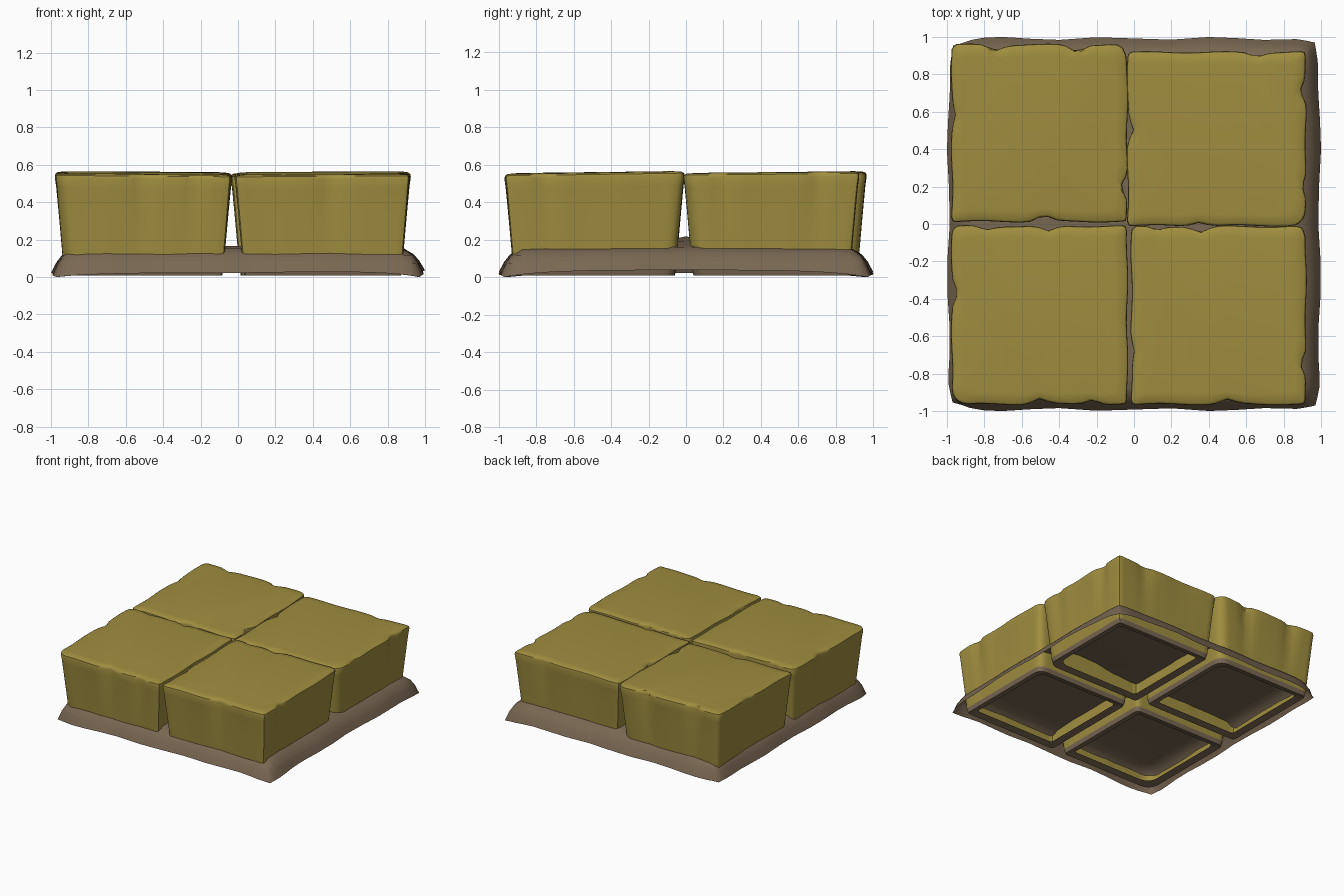
import bpy, bmesh, math, random
from mathutils import Vector

if "Cube" in bpy.data.objects:
    bpy.data.objects.remove(bpy.data.objects["Cube"])

random.seed(4)

def mat(name, rgb):
    m = bpy.data.materials.new(name)
    m.diffuse_color = (*rgb, 1)
    m.use_nodes = True
    m.node_tree.nodes["Principled BSDF"].inputs["Base Color"].default_value = m.diffuse_color
    return m

olive = mat("olive_stone", (0.35, 0.27, 0.05))
brown = mat("brown_earth", (0.19, 0.135, 0.085))

def finish(name, bm, mats, angle):
    me = bpy.data.meshes.new(name)
    bm.to_mesh(me)
    bm.free()
    for m in mats:
        me.materials.append(m)
    ob = bpy.data.objects.new(name, me)
    bpy.context.collection.objects.link(ob)
    bpy.ops.object.select_all(action='DESELECT')
    ob.select_set(True)
    bpy.context.view_layer.objects.active = ob
    bpy.ops.object.shade_smooth_by_angle(angle=math.radians(angle))
    return ob

# Earth bed: open sheet rising steeply from a wavy edge to a low mound
PROFILE = [(0, 0), (0.03, 0.07), (0.06, 0.115), (0.12, 0.155), (0.3, 0.165), (1, 0.165)]

def rise(d):
    for (a, za), (b, zb) in zip(PROFILE, PROFILE[1:]):
        if d <= b:
            return za + (zb - za) * (d - a) / (b - a)
    return PROFILE[-1][1]

half = [0, 0.2, 0.4, 0.55, 0.7, 0.8, 0.88, 0.94, 0.97, 1]
ticks = [-t for t in half[:0:-1]] + half
bm = bmesh.new()
grid = []
for v in ticks:
    row = []
    for u in ticks:
        e = max(abs(u), abs(v))
        lo = min(abs(u), abs(v))
        z = rise(1 - e)
        # outer edge lifts between the corners, most on the right
        z += (0.022 + 0.015 * max(u, 0)) * (1 - lo ** 4) * e ** 8 * (1 - z / 0.165)
        # mound under the right-hand joint
        z += 0.055 * math.exp(-((u - 0.5) / 0.25) ** 2 - (v / 0.15) ** 2)
        wav = 0.008 * e ** 8
        x = u * (1 - wav * (1 + math.sin(9 * v + 1)))
        y = v * (1 - wav * (1 + math.sin(11 * u)))
        c = 0.03 * max(0, (lo - 0.85) / 0.15)
        row.append(bm.verts.new((x - math.copysign(c, u), y - math.copysign(c, v), z)))
    grid.append(row)
for a, b in zip(grid, grid[1:]):
    for i in range(len(a) - 1):
        bm.faces.new((a[i], a[i + 1], b[i + 1], b[i]))
finish("earth_bed", bm, [brown], 50)

# Tapered stones with chipped upper edges, hollow and open below
N = 24

def outline(hx, hy, r, dents, weight):
    pts = []
    for side in range(4):
        for i in range(N):
            s = math.sin((i / N - 0.5) * math.pi) * 0.4 + (2 * i / N - 1) * 0.6
            u, v = [(s, -1), (1, s), (-s, 1), (-1, -s)][side]
            along = u if side % 2 == 0 else v
            q = Vector((u * hx, v * hy))
            # round the corners
            rr = r[(0 if v < 0 else 2) + (0 if u < 0 else 1)]
            c = Vector((max(-hx + rr, min(hx - rr, q.x)), max(-hy + rr, min(hy - rr, q.y))))
            d = q - c
            if d.length > rr:
                q = c + d.normalized() * rr
            # chips push the edge inward
            push = sum(p * math.exp(-((along - t) / 0.1) ** 2)
                       for k, t, p in dents if k == side) * weight
            push += 0.004 * weight * math.sin(7 * along + side * 2)
            n = [(0, 1), (-1, 0), (0, -1), (1, 0)][side]
            pts.append(q + Vector(n) * push)
    return pts

# height, inset, chip weight
RINGS = [(0.022, 0.105, 0), (0.008, 0.05, 0), (0.045, 0.042, 0), (0.15, 0.034, 0.15),
         (0.35, 0.017, 0.4), (0.48, 0.006, 0.75), (0.53, 0.0, 1), (0.545, 0.003, 1),
         (0.553, 0.014, 0.9), (0.557, 0.06, 0.4)]

def stone(name, x0, x1, y0, y1, r, dents, tilt):
    bm = bmesh.new()
    cx, cy, hx, hy = (x0 + x1) / 2, (y0 + y1) / 2, (x1 - x0) / 2, (y1 - y0) / 2
    rings = []
    for z, ins, w in RINGS:
        ring = []
        for p in outline(hx - ins, hy - ins, r, dents, w):
            lift = (tilt[0] * p.x + tilt[1] * p.y) * z / 0.55 if z > 0.1 else 0
            ring.append(bm.verts.new((cx + p.x, cy + p.y, z + lift)))
        rings.append(ring)
    for k, (a, b) in enumerate(zip(rings, rings[1:])):
        for i in range(len(a)):
            j = (i + 1) % len(a)
            f = bm.faces.new((a[i], a[j], b[j], b[i]))
            f.material_index = 1 if k < 2 else 0
    bm.faces.new(rings[-1])
    finish(name, bm, [olive, brown], 40)

stone("stone_back_left", -0.975, -0.035, 0.012, 0.96, (0.02, 0.02, 0.03, 0.08),
      [(2, -0.5, 0.03), (2, 0.42, 0.035), (1, -0.6, 0.035), (0, 0.05, 0.03), (3, 0.2, 0.015)],
      (-0.005, 0.015))
stone("stone_back_right", -0.035, 0.92, -0.01, 0.92, (0.02, 0.08, 0.02, 0.02),
      [(3, 0.1, 0.03), (1, 0.55, 0.03), (1, -0.55, 0.02), (0, -0.2, 0.02), (2, 0.45, 0.02)],
      (0.008, 0.01))
stone("stone_front_left", -0.975, -0.035, -0.965, -0.01, (0.09, 0.02, 0.04, 0.03),
      [(3, 0.25, 0.025), (0, 0.0, 0.03), (0, 0.6, 0.025), (2, 0.1, 0.03), (2, -0.6, 0.02)],
      (-0.008, 0.012))
stone("stone_front_right", -0.015, 0.92, -0.965, -0.012, (0.02, 0.02, 0.03, 0.06),
      [(1, -0.55, 0.03), (0, 0.1, 0.025), (2, -0.7, 0.02), (2, -0.2, 0.03), (3, -0.4, 0.015)],
      (0.006, 0.015))
